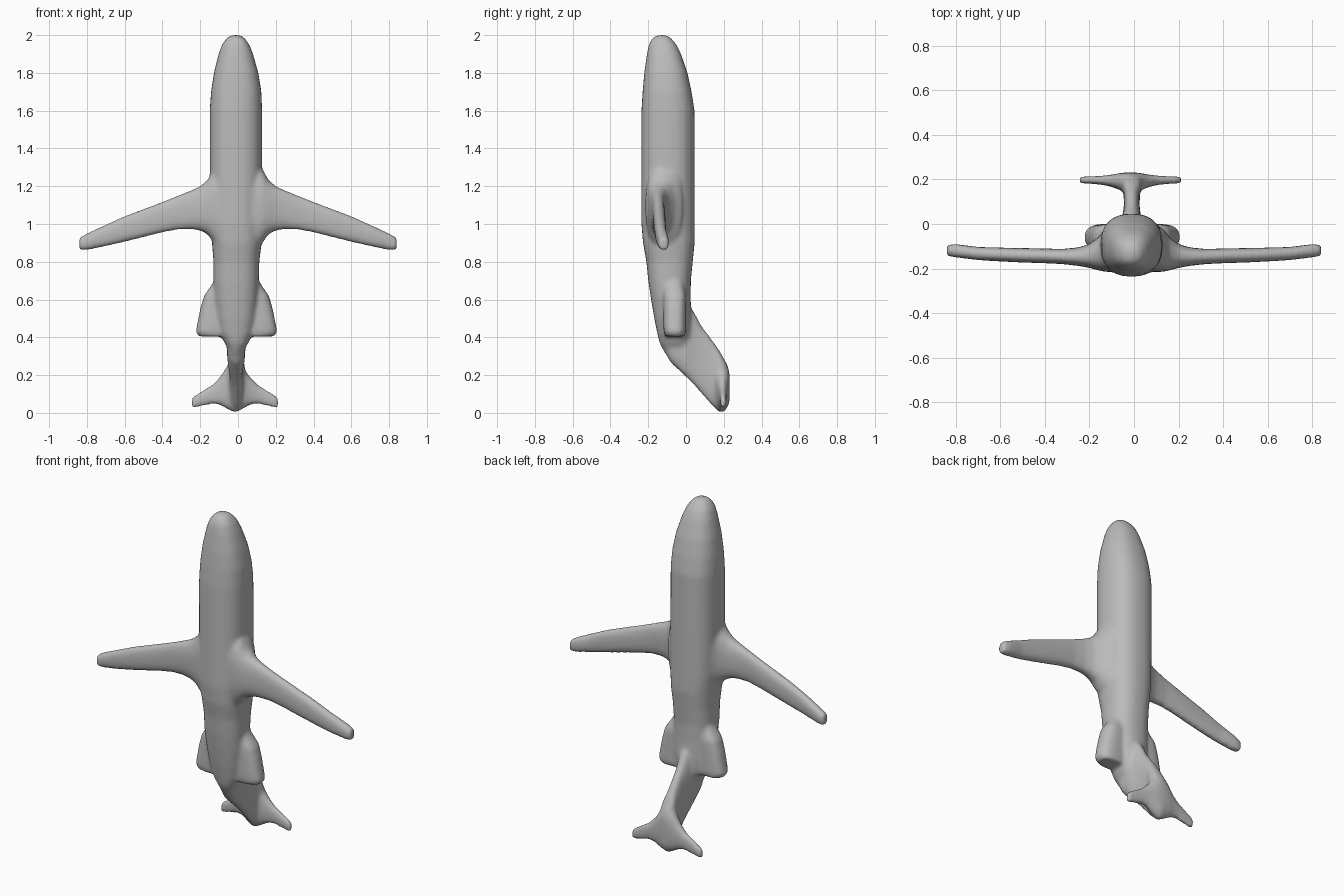
import bpy, bmesh, math

grey = bpy.data.materials.new("plain grey")
grey.diffuse_color = (0.5, 0.5, 0.5, 1)


def loft(name, stations, axis, power=2.0, sides=32):
    """Skin rounded sections: (position, u_min, u_max, v_min, v_max) along an axis."""
    bm = bmesh.new()
    rings = []
    for p, u0, u1, v0, v1 in stations:
        ring = []
        for i in range(sides):
            a = 2 * math.pi * i / sides
            c, s = math.cos(a), math.sin(a)
            u = (u0 + u1) / 2 + (u1 - u0) / 2 * math.copysign(abs(c) ** (2 / power), c)
            v = (v0 + v1) / 2 + (v1 - v0) / 2 * math.copysign(abs(s) ** (2 / power), s)
            co = {"x": (p, u, v), "y": (u, p, v), "z": (u, v, p)}[axis]
            ring.append(bm.verts.new(co))
        rings.append(ring)
    for a, b in zip(rings, rings[1:]):
        for i in range(sides):
            j = (i + 1) % sides
            bm.faces.new((a[i], a[j], b[j], b[i]))
    bm.faces.new(rings[0])
    bm.faces.new(rings[-1])
    bmesh.ops.recalc_face_normals(bm, faces=bm.faces)
    mesh = bpy.data.meshes.new(name)
    bm.to_mesh(mesh)
    bm.free()
    obj = bpy.data.objects.new(name, mesh)
    bpy.context.collection.objects.link(obj)
    return obj


# Fuselage standing on its tail, nose up (z, x range, y range)
fuselage = loft("fuselage", [
    (2.0, -0.035, 0.01, -0.15, -0.105), (1.985, -0.06, 0.035, -0.178, -0.08),
    (1.95, -0.085, 0.06, -0.197, -0.05), (1.9, -0.103, 0.08, -0.207, -0.026),
    (1.8, -0.128, 0.108, -0.221, 0.008), (1.7, -0.143, 0.124, -0.23, 0.03),
    (1.6, -0.15, 0.128, -0.236, 0.045), (1.3, -0.15, 0.128, -0.236, 0.046),
    (1.0, -0.148, 0.128, -0.236, 0.046), (0.9, -0.138, 0.125, -0.228, 0.046),
    (0.8, -0.13, 0.113, -0.21, 0.036), (0.7, -0.13, 0.11, -0.2, 0.026),
    (0.6, -0.125, 0.105, -0.185, 0.025), (0.5, -0.115, 0.095, -0.168, 0.03),
    (0.42, -0.1, 0.08, -0.152, 0.03), (0.37, -0.07, 0.055, -0.14, 0.02),
    (0.32, -0.045, 0.025, -0.115, 0.0)], "z", 2.4)

# Wings with a flared root (x, y range, z range), mirrored by sign
wing = [(0.05, -0.215, 0.0, 0.82, 1.36), (0.13, -0.215, -0.02, 0.90, 1.29),
        (0.16, -0.208, -0.06, 0.945, 1.235), (0.2, -0.197, -0.09, 0.965, 1.2),
        (0.25, -0.188, -0.105, 0.973, 1.178), (0.32, -0.18, -0.112, 0.97, 1.15),
        (0.4, -0.176, -0.11, 0.955, 1.118), (0.5, -0.173, -0.108, 0.93, 1.08),
        (0.6, -0.168, -0.106, 0.905, 1.042), (0.7, -0.162, -0.103, 0.882, 0.997),
        (0.8, -0.15, -0.09, 0.862, 0.95), (0.84, -0.143, -0.093, 0.86, 0.928)]
# Engine pods hugging the rear body (z, x range, y range)
pod = [(0.74, 0.03, 0.1, -0.1, -0.03), (0.68, 0.03, 0.13, -0.115, -0.015),
       (0.62, 0.03, 0.172, -0.12, 0.0), (0.55, 0.03, 0.192, -0.12, 0.0),
       (0.48, 0.03, 0.206, -0.12, 0.0), (0.43, 0.03, 0.216, -0.118, 0.0),
       (0.405, 0.03, 0.2, -0.11, -0.005)]
parts = [fuselage]
for side, label in ((-1, "left"), (1, "right")):
    parts.append(loft(label + "_wing", [(side * s[0], *s[1:]) for s in wing], "x", 2.5))
    pods = [(z, *sorted((side * a - 0.008, side * b - 0.008)), c, d) for z, a, b, c, d in pod]
    parts.append(loft(label + "_engine", pods, "z", 2.6))

# Swept fin (y, x range, z range)
parts.append(loft("fin", [
    (-0.13, -0.04, 0.02, 0.35, 0.45), (-0.08, -0.06, 0.04, 0.265, 0.55),
    (0.0, -0.06, 0.04, 0.19, 0.58), (0.04, -0.052, 0.03, 0.15, 0.54),
    (0.08, -0.045, 0.025, 0.105, 0.465), (0.14, -0.047, 0.027, 0.035, 0.385),
    (0.18, -0.06, 0.04, 0.01, 0.325), (0.21, -0.06, 0.04, 0.015, 0.27),
    (0.23, -0.04, 0.02, 0.05, 0.22)], "y", 2.6))

# Tailplane on top of the fin (offset x, y range, z range)
half = [(0.0, 0.14, 0.232, 0.0, 0.29), (0.04, 0.15, 0.23, 0.02, 0.25),
        (0.08, 0.165, 0.222, 0.042, 0.19), (0.12, 0.175, 0.217, 0.048, 0.15),
        (0.17, 0.18, 0.214, 0.036, 0.12), (0.215, 0.182, 0.213, 0.026, 0.092),
        (0.228, 0.184, 0.212, 0.026, 0.08)]
span = [(-s[0], *s[1:]) for s in half[:0:-1]] + half
parts.append(loft("tailplane", [(s[0] - 0.016, *s[1:]) for s in span], "x", 2.5))

# Fuse all parts into one softly blended skin
bpy.ops.object.select_all(action="DESELECT")
for obj in parts:
    obj.select_set(True)
bpy.context.view_layer.objects.active = fuselage
bpy.ops.object.join()
body = bpy.context.view_layer.objects.active
body.name = "aircraft_body"
body.data.materials.clear()
body.data.materials.append(grey)
remesh = body.modifiers.new("fuse", "REMESH")
remesh.mode = "VOXEL"
remesh.voxel_size = 0.011
remesh.use_smooth_shade = True
soften = body.modifiers.new("soften", "SMOOTH")
soften.factor = 0.5
soften.iterations = 7
